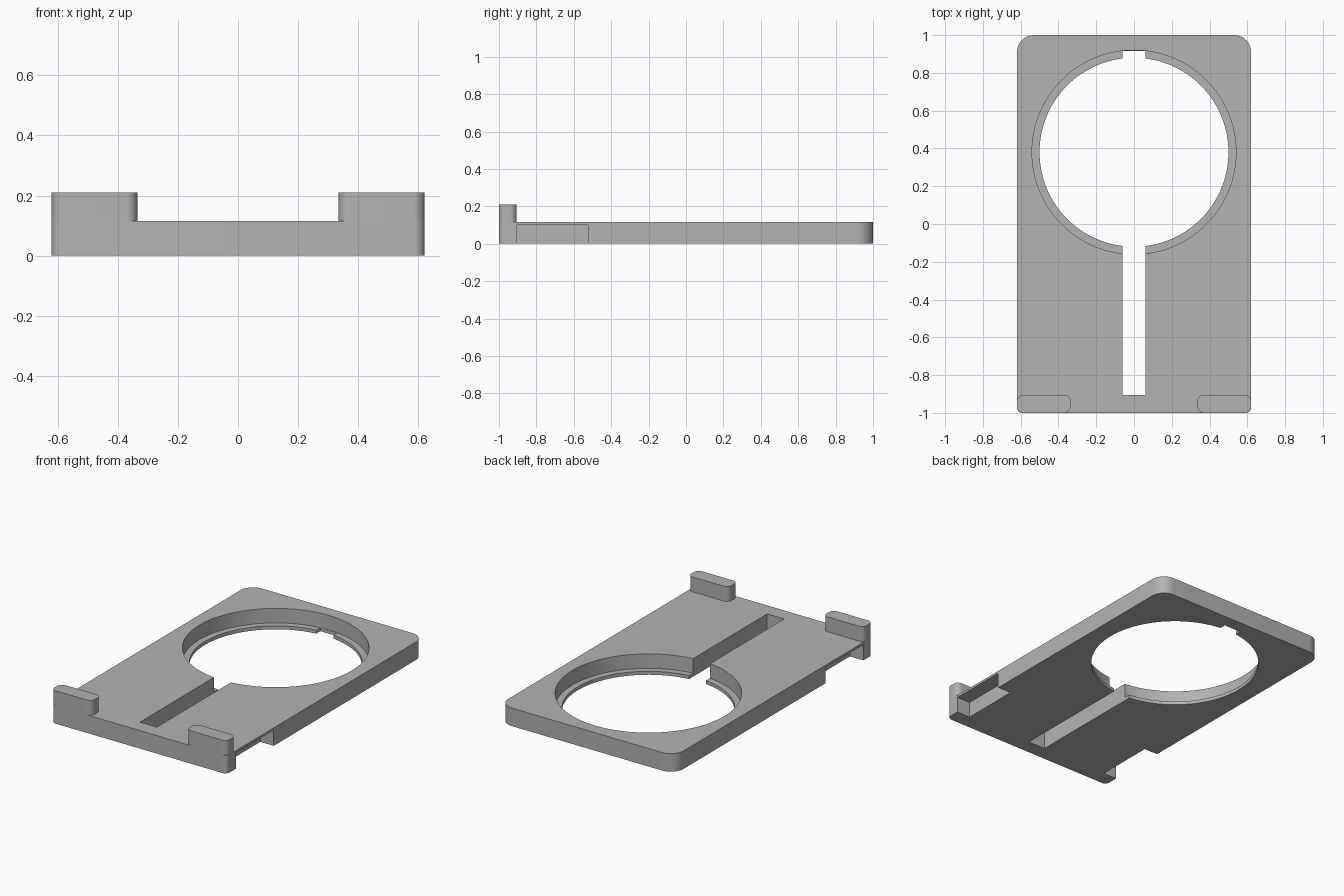
import bpy, bmesh
from math import cos, sin, pi

cube = bpy.data.objects.get("Cube")
if cube:
    bpy.data.objects.remove(cube, do_unlink=True)

grey = bpy.data.materials.new("plain grey")
grey.use_nodes = True
grey.diffuse_color = (0.45, 0.45, 0.45, 1)
grey.node_tree.nodes["Principled BSDF"].inputs["Base Color"].default_value = (0.45, 0.45, 0.45, 1)


def rounded_outline(x0, x1, y0, y1, front_r, back_r, steps=10):
    """Counter-clockwise rectangle with rounded front and back corners."""
    corners = [(x1, y0, -1, 1, front_r, 1.5), (x1, y1, -1, -1, back_r, 0),
               (x0, y1, 1, -1, back_r, 0.5), (x0, y0, 1, 1, front_r, 1)]
    points = []
    for x, y, sx, sy, r, start in corners:
        if r == 0:
            points.append((x, y))
            continue
        for i in range(steps + 1):
            a = pi * (start + 0.5 * i / steps)
            points.append((x + sx * r + r * cos(a), y + sy * r + r * sin(a)))
    return points


def circle_outline(r, cy, steps=128):
    return [(r * cos(2 * pi * i / steps), cy + r * sin(2 * pi * i / steps)) for i in range(steps)]


def extrude(name, outline, z0, z1):
    bm = bmesh.new()
    base = bm.faces.new([bm.verts.new((x, y, z0)) for x, y in outline])
    top = bmesh.ops.extrude_face_region(bm, geom=[base])["geom"]
    verts = [g for g in top if isinstance(g, bmesh.types.BMVert)]
    bmesh.ops.translate(bm, verts=verts, vec=(0, 0, z1 - z0))
    bmesh.ops.recalc_face_normals(bm, faces=bm.faces[:])
    mesh = bpy.data.meshes.new(name)
    bm.to_mesh(mesh)
    bm.free()
    mesh.materials.append(grey)
    obj = bpy.data.objects.new(name, mesh)
    bpy.context.collection.objects.link(obj)
    return obj


def box(name, x0, x1, y0, y1, z0, z1):
    return extrude(name, rounded_outline(x0, x1, y0, y1, 0, 0), z0, z1)


def cut(target, cutter):
    mod = target.modifiers.new(cutter.name, "BOOLEAN")
    mod.operation, mod.solver, mod.object = "DIFFERENCE", "EXACT", cutter
    bpy.context.view_layer.objects.active = target
    bpy.ops.object.modifier_apply(modifier=mod.name)
    bpy.data.objects.remove(cutter, do_unlink=True)


def smooth(obj):
    bpy.ops.object.select_all(action="DESELECT")
    obj.select_set(True)
    bpy.context.view_layer.objects.active = obj
    bpy.ops.object.shade_smooth_by_angle(angle=pi / 6)


# Base plate with broad back corners and tight front corners
HALF_W, TOP, STOP_Y, RING_Y = 0.62, 0.115, -0.905, 0.38
plate = extrude("base_plate", rounded_outline(-HALF_W, HALF_W, -1, 1, 0.03, 0.09), 0, TOP)

# Round opening with a thin lip at the bottom
cut(plate, extrude("recess_cutter", circle_outline(0.54, RING_Y), 0.022, 0.3))
cut(plate, extrude("hole_cutter", circle_outline(0.5, RING_Y), -0.1, 0.2))

# Slot from the front into the opening, notching the lip at the back
cut(plate, box("slot_cutter", -0.06, 0.06, STOP_Y, 0.917, -0.1, 0.3))

# Finger recesses under both side edges
for side in (-1, 1):
    xs = sorted((side * (HALF_W - 0.095), side * 0.8))
    cut(plate, box("side_recess_cutter", *xs, STOP_Y, -0.525, -0.1, 0.1))
smooth(plate)

# Raised stops at the front corners
for side, name in ((-1, "right_stop"), (1, "left_stop")):
    x0, x1 = sorted((side * 0.335, side * HALF_W))
    smooth(extrude(name, rounded_outline(x0, x1, -1, STOP_Y, 0.035, 0.035), TOP, 0.21))
